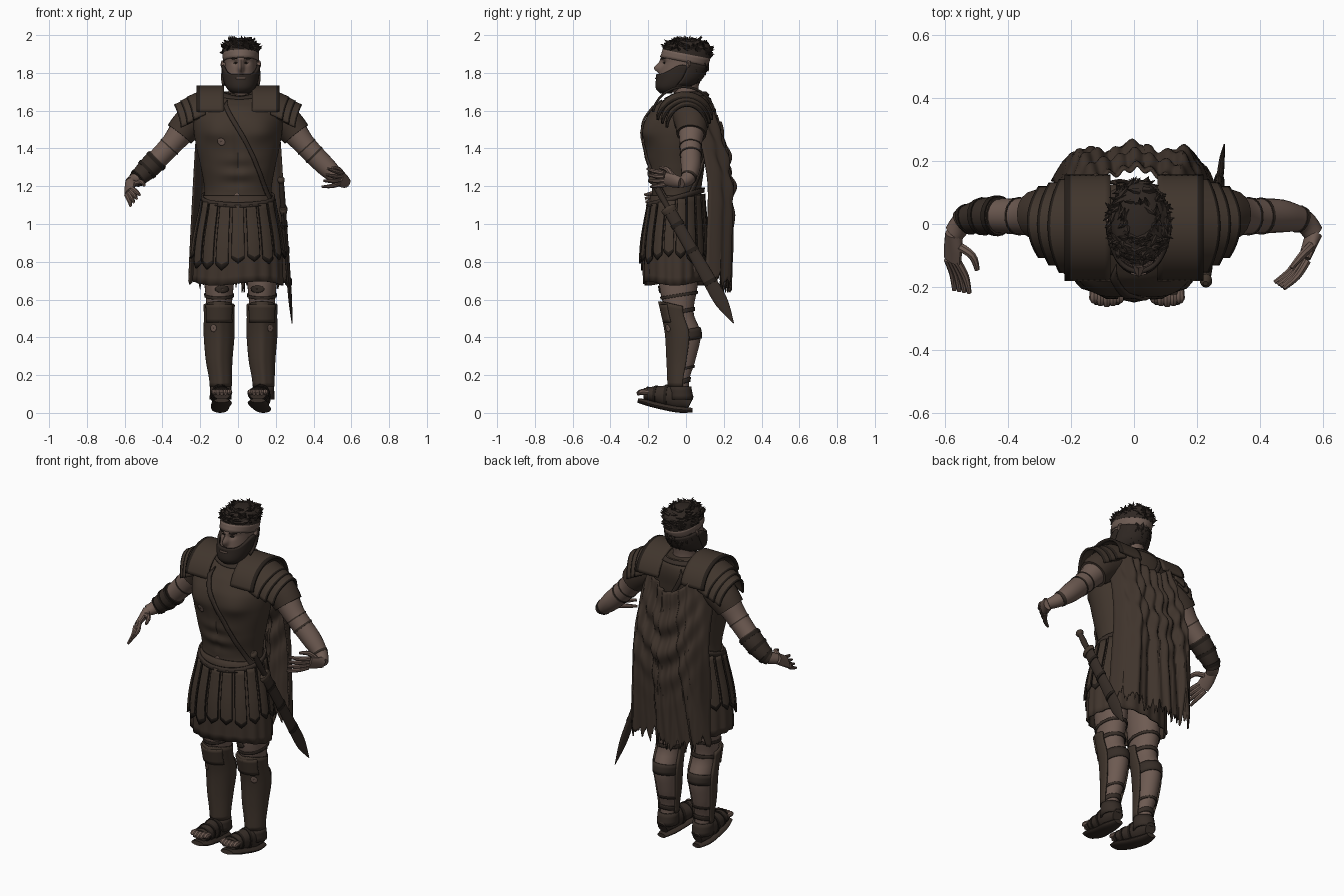
import bpy, bmesh, random
from math import sin, cos, pi, exp, asin, radians
from mathutils import Vector, Matrix
random.seed(4)
if "Cube" in bpy.data.objects:
    bpy.data.objects.remove(bpy.data.objects["Cube"])
# Palette
MATS, made, LOOP = {}, [], (0, 2 * pi)
for label, rgb in {"skin": (.155, .104, .084), "armour": (.052, .036, .026), "leather": (.037, .026, .02),
                   "cloth": (.05, .034, .025), "hair": (.028, .02, .016), "headband": (.16, .11, .09),
                   "dark_edge": (.018, .013, .01)}.items():
    m = MATS[label] = bpy.data.materials.new(label)
    m.use_nodes = True
    m.diffuse_color = (*rgb, 1)
    m.node_tree.nodes["Principled BSDF"].inputs["Base Color"].default_value = (*rgb, 1)

def finish(name, bm, mats, thick=0):
    bmesh.ops.recalc_face_normals(bm, faces=bm.faces)
    me = bpy.data.meshes.new(name)
    bm.to_mesh(me)
    bm.free()
    for label in mats:
        me.materials.append(MATS[label])
    ob = bpy.data.objects.new(name, me)
    bpy.context.collection.objects.link(ob)
    if thick:
        mod = ob.modifiers.new("thickness", 'SOLIDIFY')
        mod.thickness, mod.offset = thick, 0
    made.append(ob)

def grid(name, rows, mats, closed=False, cap=False, thick=0, rule=None):
    """Skin rows of points; rule(row, column) picks the material slot."""
    bm = bmesh.new()
    vs = [[bm.verts.new(p) for p in r] for r in rows]
    n = len(vs[0])
    for i in range(len(vs) - 1):
        for j in range(n if closed else n - 1):
            k = (j + 1) % n
            f = bm.faces.new((vs[i][j], vs[i][k], vs[i + 1][k], vs[i + 1][j]))
            f.material_index = rule(i, j) if rule else 0
    if cap:
        bm.faces.new(vs[0][::-1])
        bm.faces.new(vs[-1])
    finish(name, bm, mats.split(), thick)

def at(rows, k):
    """Smooth interpolation of rows keyed by their first value."""
    i = max(0, min(len(rows) - 2, sum(r[0] <= k for r in rows) - 1))
    a, b, c, d = rows[max(i - 1, 0)], rows[i], rows[i + 1], rows[min(i + 2, len(rows) - 1)]
    f = max(0, min(1, (k - b[0]) / (c[0] - b[0])))
    return [(2*q + (r-p)*f + (2*p - 5*q + 4*r - s)*f*f + (3*q - p - 3*r + s)*f**3) / 2
            for p, q, r, s in zip(a, b, c, d)][1:]

def around(rows, a, z, off=0, dx=0):
    """Point on a stack of ellipses; angle zero is the front."""
    x, y, rx, ry = at(rows, z)
    return Vector((dx + x + (rx + off) * sin(a), y - (ry + off) * cos(a), z))

def shell(name, fn, a, z, mats, na=48, nz=12, **kw):
    closed = a[1] - a[0] > 6
    angles = [a[0] + (a[1] - a[0]) * j / (na if closed else na - 1) for j in range(na)]
    zs = [z[0] + (z[1] - z[0]) * i / nz for i in range(nz + 1)]
    grid(name, [[fn(t, h) for t in angles] for h in zs], mats, closed, **kw)

def tube(name, pts, mat, ref=(0, 0, 1), n=14, seg=4, span=(0, 1)):
    rows = [(i, *p[:4], p[-1]) for i, p in enumerate(pts)]
    last, steps, rings = len(pts) - 1, (len(pts) - 1) * seg, []
    for j in range(steps + 1):
        k = last * (span[0] + (span[1] - span[0]) * j / steps)
        x, y, z, ra, rb = at(rows, k)
        t = Vector(at(rows, min(k + .05, last))[:3]) - Vector(at(rows, max(k - .05, 0))[:3])
        side = t.cross(Vector(ref)).normalized()
        up = side.cross(t).normalized()
        rings.append([Vector((x, y, z)) + side * max(ra, .001) * cos(2*pi*q/n) + up * max(rb, .001) * sin(2*pi*q/n)
                      for q in range(n)])
    grid(name, rings, mat, True, True)

def bump(v, centre, width):
    return exp(-((v - centre) / width) ** 2)

def patch(name, fn, a, z, da, dz, mat):
    """Thin worn spot lying on a surface."""
    shell(name, lambda t, r: fn(a + da * r * cos(t), z + dz * r * sin(t), .005), LOOP, (.05, 1), mat, 9, 3, thick=.004)

# Cuirass with chest and stomach relief
TORSO = [(1.05, 0, -.06, .19, .14), (1.17, 0, -.05, .177, .13), (1.3, 0, -.055, .197, .152), (1.45, 0, -.055, .228, .165),
         (1.55, 0, -.045, .235, .167), (1.62, 0, -.02, .215, .152), (1.67, .005, 0, .165, .125), (1.7, .01, .008, .09, .09)]
def body(a, z, off=0):
    a = (a + pi) % (2 * pi) - pi
    chest = bump(z, 1.485, .085 if z > 1.485 else .05)
    off += .024 * (bump(a, .48, .38) + bump(a, -.48, .38)) * chest - .01 * bump(a, 0, .07) * bump(z, 1.35, .18)
    off += .008 * cos((z - 1.17) * 70) * bump(a, 0, .45) * bump(z, 1.27, .08)
    p = around(TORSO, a, z, off + .006 * bump(abs(a), pi - .4, .4) * bump(z, 1.5, .1))
    p.z -= .025 * bump(a, 0, .8) * max(0, z - 1.62) / .08
    return p
shell("cuirass", body, LOOP, (1.1, 1.7), "armour", 72, 48, cap=True)
shell("cuirass_rim", lambda a, v: body(a, 1.14 - .04 * cos(a) + v, .012), LOOP, (-.013, .013), "leather", 48, 2, thick=.012)
shell("neckline", lambda a, z: body(a, z, .005), LOOP, (1.68, 1.697), "leather", 40, 3, thick=.01)
patch("worn_chest_spot", body, -.38, 1.435, .09, .02, "skin")
patch("worn_belly_spot", body, -.03, 1.15, .08, .013, "skin")
# Shoulder strap across the chest and back
for name, back in (("front_baldric", 0), ("back_baldric", 1)):
    def strap(v, t, back=back):
        a = asin(min(1, (-.08 + .31 * t) / .235))
        return body(pi - a if back else a, 1.645 - .54 * t + v, .008)
    shell(name, strap, (-.022, .022), (0, 1), "leather", 4, 24, thick=.01)
# Skirt and its hanging leather strips
SKIRT = [(.68, 0, -.06, .236, .16), (.9, 0, -.06, .224, .16), (1.16, 0, -.05, .18, .135)]
def skirt(a, z, off=0):
    p = around(SKIRT, a, z, off + .005 * cos(18 * a) * (1.16 - z) * 2)
    p.z += .012 * sin(3 * a) * max(0, .8 - z) * 8
    return p
shell("skirt", skirt, LOOP, (.685, 1.15), "cloth", 108, 12, thick=.008)
for k in range(18):
    mid, length = 2 * pi * k / 18, .325 + random.uniform(-.03, .03)
    rows = [[skirt(mid + u * .14, 1.13 - .03 * cos(mid) - length * v + .03 * u * u * v ** 4, .012 + .006 * v)
             for u in (-1, -.88, 0, .88, 1)] for v in [i / 12 for i in range(13)]]
    grid("skirt_strip", rows, "armour dark_edge", thick=.01, rule=lambda i, j: int(j in (0, 3) or i == 11))
# Neck and head
NECK = [(1.6, 0, .01, .075, .07), (1.7, .01, 0, .06, .064), (1.8, .015, .01, .06, .07)]
shell("neck", lambda a, z: around(NECK, a, z), LOOP, (1.6, 1.8), "skin", 24, 8)
HEAD = [(1.695, .015, -.085, .03, .035), (1.72, .015, -.075, .058, .068), (1.77, .015, -.04, .077, .1),
        (1.85, .015, -.008, .085, .12), (1.92, .015, .003, .086, .12), (1.96, .015, .01, .068, .098),
        (1.98, .015, .01, .03, .04)]
def head(a, z, off=0):
    a = (a + pi) % (2 * pi) - pi
    off += .033 * bump(a, 0, .15) * bump(z, 1.823, .022) + .014 * bump(a, 0, .14) * bump(z, 1.85, .025)
    off += .006 * bump(a, 0, .7) * bump(z, 1.875, .012)
    return around(HEAD, a, z, off - .011 * (bump(a, .36, .17) + bump(a, -.36, .17)) * bump(z, 1.854, .013))
def brim(a):
    return 1.9 + .025 * cos(a)
shell("head", head, LOOP, (1.695, 1.955), "skin", 64, 48, cap=True)
shell("beard", lambda a, v: head(a, 1.697 + v * (.096 + .05 * bump(abs(a), 1.5, .5)), .011),
      (-1.75, 1.75), (0, 1), "hair", 40, 10, thick=.014)
shell("mouth", lambda a, z: head(a, z, .02), (-.25, .25), (1.768, 1.776), "skin", 10, 2, thick=.006)
for s in (-1, 1):
    patch("eye", head, s * .36, 1.853, .13, .004, "dark_edge")
    patch("brow", head, s * .4, 1.876, .22, .004, "hair")
    tube("ear", [(.015 + s * .085, 0, 1.815, .006), (.015 + s * .093, .012, 1.84, .014, .01),
                 (.015 + s * .094, .015, 1.865, .008)], "skin", ref=(0, 1, 0), n=8)
shell("headband", lambda a, v: head(a, brim(a) - v, .006), LOOP, (-.003, .042), "headband", 48, 3, thick=.006)
shell("hair_cap", lambda a, v: head(a, brim(a) + (1.98 - brim(a)) * v, .01), LOOP, (0, 1), "hair", 48, 8, cap=True)
shell("nape_hair", lambda a, v: head(a, 1.735 + (brim(a) - 1.775) * v, .008 + .022 * (1 - v)),
      (1.75, 2 * pi - 1.75), (0, 1), "hair", 32, 8, thick=.012)
# Rough locks of hair
bm = bmesh.new()
for k in range(240):
    nape = k % 3 == 0
    a = random.uniform(2, 2 * pi - 2) if nape else random.uniform(*LOOP)
    z = random.uniform(1.735, 1.84) if nape else random.uniform(brim(a) + .008, 1.978)
    base = head(a, z, .008)
    out = (base - Vector((.015, 0, 1.86))).normalized()
    flow = Vector((cos(a), sin(a), 0)) * random.uniform(-1, 1)
    aim = (out * .3 + flow * .7 + Vector((0, 0, -.8 if nape else -.05))).normalized()
    bmesh.ops.create_cone(bm, segments=5, radius1=.013, radius2=.001, depth=.042, cap_ends=True,
                          matrix=Matrix.Translation(base + aim * .006) @ aim.to_track_quat('Z', 'Y').to_matrix().to_4x4())
finish("hair_locks", bm, ["hair"])
# Shoulder guards (a yoke and three overlapping plates), arms and hands
for s, side in ((-1, "right"), (1, "left")):
    for i in range(4):
        x0, x1 = (.075, .22) if i == 0 else (.172 + .033 * i, .238 + .033 * i)
        def plate(t, x):
            drop, inset = ((x - x0) * .45 - .01 + .02 * i, .035 * sin(t) ** 2) if i else (0, 0)
            ry, rz = (.163 - .018 * i, .14) if i else (.165, .16)
            return Vector((s * (x - inset), -.012 + .006 * i + ry * sin(t), 1.566 - drop + rz * cos(t)))
        shell(side + ("_shoulder_plate" if i else "_shoulder_yoke"), plate, (-1.4, 1.4), (x0, x1), "armour dark_edge",
              25, 8, thick=.013, rule=lambda i, j: int(i == 7))
    arm = [(s * .19, .02, 1.58, .085), (s * .27, .03, 1.52, .075), (s * .345, .025, 1.43, .06), (s * .4, .025, 1.37, .056),
           (s * .47, .025, 1.3, .052), (s * .535, .01, 1.24, .038), (s * .57, -.03, 1.22, .032, .028)]
    tube(side + "_arm", arm, "skin", n=18)
    wraps = [("sleeve", .02, .25, .012, "cloth"), ("arm_wrap", .38, .395, .003, "leather")]
    wraps += [("bracer", .56, .86, .006, "leather")] + [("bracer_strap", t, t + .03, .01, "dark_edge") for t in (.57, .68, .8)] \
        if s < 0 else [("wrist_wrap", .79, .82, .003, "leather"), ("elbow_wrap", .5, .52, .003, "leather")]
    for name, lo, hi, grow, mat in wraps:
        tube(side + "_" + name, [(*p[:3], p[3] + grow) for p in arm], mat, span=(lo, hi), seg=3, n=18)
    wrist = Vector(arm[-1][:3])
    knuckle, tip, fan = map(Vector, ((-.575, -.115, 1.17), (-.545, -.215, 1.125), (.01, -.002, .012)) if s < 0 else
                            ((.54, -.11, 1.24), (.46, -.195, 1.245), (.006, -.004, .02)))
    bend = fan.cross(tip - knuckle).normalized() * .008
    tube(side + "_palm", [(*wrist, .026, .03), (*((wrist + knuckle) / 2), .02, .038), (*knuckle, .015, .038)], "skin", ref=fan)
    for k in (-1.5, -.5, .5, 1.5):
        a, b = knuckle + fan * k, tip + fan * k * 1.6
        tube(side + "_finger", [(*a, .013), (*((a + b) / 2 + bend), .012), (*b, .007)], "skin", ref=fan, n=8)
    a, reach, inward = wrist.lerp(knuckle, .4) + fan, tip - knuckle, Vector((-s * .02, 0, 0))
    tube(side + "_thumb", [(*a, .015), (*(a + fan * 2 + reach * .3 + inward), .013),
                           (*(a + fan * 2.3 + reach * .75 + inward), .008)], "skin", ref=fan, n=8)
# Legs, greaves and sandals
LEG = [(.08, .008, -.025, .045, .05), (.16, .008, -.03, .043, .045), (.28, 0, -.015, .055, .065), (.42, 0, -.005, .066, .083),
       (.53, 0, -.035, .065, .075), (.66, 0, -.04, .076, .1), (.85, 0, -.04, .095, .11)]
for x, side, turn in ((-.1, "right", .014), (.127, "left", -.022)):
    def leg(a, z, off=0):
        return around(LEG, a, z, off, x)
    def greave(a, z, off=0):
        return leg(a, z + .02 * cos(a) * bump(z, .58, .1), off + .01 + .008 * bump(a, 0, .25))
    shell(side + "_leg", leg, LOOP, (.08, .85), "skin", 28, 30)
    shell(side + "_greave", greave, (-1.8, 1.8), (.14, .57), "armour", 29, 20, thick=.012)
    shell(side + "_knee_guard", lambda a, z: leg(a, z, .018), (-.9, .9), (.48, .575), "armour", 16, 5, thick=.012)
    patch(side + "_worn_greave_spot", lambda a, z, off: greave(a, z, off + .004), -turn * 25, .445, .2, .018, "skin")
    for z, h in ((.15, .025), (.225, .012), (.38, .06), (.525, .02), (.615, .015)):
        shell(side + "_leg_strap", lambda a, z: leg(a, z - .015 * cos(a), .004), LOOP, (z, z + h), "leather", 28, 3, thick=.006)
    patch(side + "_thigh_stain", leg, turn * 15, .655, .5, .02, "leather")
    shell(side + "_ankle_cuff", lambda a, z: leg(a, z, .008), LOOP, (.07, .14), "leather", 24, 3, thick=.01)
    mid, toe = x + turn / 2, x + turn
    foot = [(x + .008, .025, .055, .03, .035), (x + .005, -.04, .085, .043, .065), (mid, -.12, .093, .048, .052),
            (toe, -.19, .1, .05, .038), (toe, -.225, .1, .045, .03)]
    tube(side + "_foot", foot, "leather", n=18)
    for k in (.42, .62, .8):
        tube(side + "_sandal_strap", [(*p[:3], p[3] + .004, p[4] + .004) for p in foot], "dark_edge", span=(k, k + .05), seg=1, n=18)
    tube(side + "_sole", [(x + .008, .034, .014, .028, .012), (x + .005, -.04, .019, .044, .018), (mid, -.13, .036, .05, .018),
                          (toe, -.2, .053, .054, .017), (toe, -.255, .066, .04, .012)], "leather", n=16)
    for k in range(-2, 3):
        tx = toe + k * .02
        tube(side + "_toe", [(tx, -.2, .108, .013), (tx, -.235, .11, .016), (tx, -.26 + .004 * k * k, .1, .009)], "skin", n=8, seg=3)
# Cape hanging from both shoulders with folds and a torn hem
DRAPE = [(.6, .21), (.9, .222), (1.2, .23), (1.4, .198), (1.55, .15), (1.7, .115)]
torn = [random.uniform(-.035, .03) + (.05 if random.random() < .2 else 0) for _ in range(97)]
def cape(u, v):
    top = 1.66 - .12 * (1 - u * u) ** 2
    z = top + (.67 + torn[round((u + 1) * 48)] + .03 * u * u - top) * v
    w = u * (1.25 - .3 * v) + .18 * v
    y = at(DRAPE, z)[0] - .1 * u ** 6 + (.006 + .018 * v) * sin(w * 8 + 1) + .008 * sin(23 * w + 2 * v)
    y += (.018 * sin(38 * (z - .32 * u * u)) * bump(v, .32, .25) + .015 * bump(v, 0, .15)) * (1 - u * u)
    return Vector(((.2 + .06 * v ** .7) * u, y, z))
shell("cape", cape, (-1, 1), (0, 1), "cloth", 97, 50, thick=.008)
# Sheathed sword on the left hip
HILT, TIP = Vector((.228, -.18, 1.235)), Vector((.286, .252, .475))
def sword(name, mat, *stations):
    tube(name, [(*HILT.lerp(TIP, t), w, d) for t, w, d in stations], mat, ref=(1, 0, 0))
sword("sword_grip", "leather", (.02, .014, .014), (.1, .017, .015), (.2, .014, .014))
sword("sword_pommel", "armour", (-.02, .008, .008), (0, .024, .02), (.03, .01, .01))
sword("sword_guard", "armour", (.19, .034, .018), (.205, .042, .022), (.23, .036, .018))
sword("scabbard", "leather", (.22, .032, .014), (.5, .032, .013), (.72, .036, .011), (.86, .034, .009), (1, .002, .002))
for t in (.3, .48, .7):
    sword("scabbard_band", "dark_edge", (t, .036, .017), (t + .025, .036, .017))
# Smooth shading that keeps hard edges
bpy.ops.object.select_all(action='DESELECT')
for ob in made:
    ob.select_set(True)
bpy.context.view_layer.objects.active = made[0]
bpy.ops.object.shade_smooth_by_angle(angle=radians(40))
